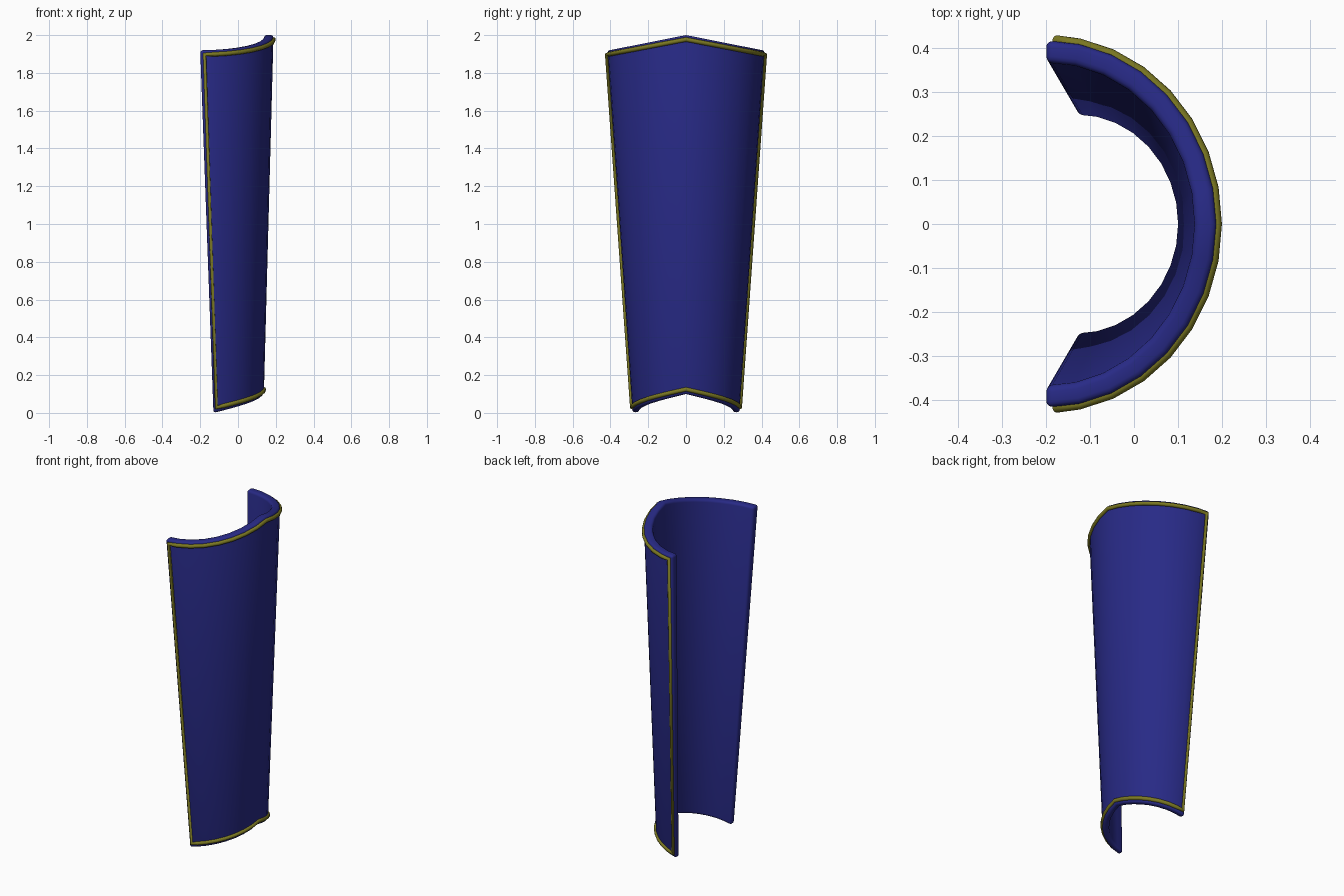
import bpy, bmesh, math

if "Cube" in bpy.data.objects:
    bpy.data.objects.remove(bpy.data.objects["Cube"])

SEG = 16


def material(name, color):
    m = bpy.data.materials.new(name)
    m.diffuse_color = (*color, 1)
    m.use_nodes = True
    m.node_tree.nodes["Principled BSDF"].inputs["Base Color"].default_value = m.diffuse_color
    return m


blue = material("blue", (0.021, 0.023, 0.24))
gold = material("gold", (0.2, 0.19, 0.016))


def top_point(a, inset=0.0, drop=0.0):
    # peaked upper rim
    return (-0.2 + (0.388 - inset) * math.sin(a), (0.418 - inset) * math.cos(a),
            2.0 - 0.08 * abs(math.cos(a)) - drop)


def bottom_point(a, inset=0.0, lift=0.0):
    # arched lower rim
    t = 1 - abs(a - math.pi / 2) / (math.pi / 2)
    return (-0.13 + (0.267 - inset) * math.sin(a), (0.285 - inset) * math.cos(a),
            0.1 * t + lift)


# curved tapered shell
bm = bmesh.new()
rings = []
for i in range(SEG + 1):
    a = math.pi * i / SEG
    rings.append([bm.verts.new(p) for p in (
        bottom_point(a), top_point(a), top_point(a, 0.05), bottom_point(a, 0.037))])
for r, s in zip(rings, rings[1:]):
    for k in range(4):
        n = (k + 1) % 4
        bm.faces.new((r[k], r[n], s[n], s[k]))
bm.faces.new(rings[0])
bm.faces.new(rings[-1][::-1])
bmesh.ops.recalc_face_normals(bm, faces=bm.faces)
mesh = bpy.data.meshes.new("shell")
bm.to_mesh(mesh)
bm.free()
shell = bpy.data.objects.new("shell", mesh)
bpy.context.collection.objects.link(shell)
mesh.materials.append(blue)
bevel = shell.modifiers.new("rounded_edges", 'BEVEL')
bevel.width = 0.014
bevel.segments = 3
bevel.limit_method = 'ANGLE'
bevel.angle_limit = math.radians(50)
bpy.context.view_layer.objects.active = shell
shell.select_set(True)
bpy.ops.object.modifier_apply(modifier=bevel.name)
bpy.ops.object.shade_smooth_by_angle(angle=math.radians(35))

# piping around the outer face
m = 0.06
angles = [m] + [math.pi * i / SEG for i in range(1, SEG)] + [math.pi - m]
path = [top_point(a, 0, 0.023) for a in angles]
path += [bottom_point(a, 0, 0.025) for a in reversed(angles)]
curve = bpy.data.curves.new("trim", 'CURVE')
curve.dimensions = '3D'
curve.bevel_depth = 0.012
curve.bevel_resolution = 2
spline = curve.splines.new('POLY')
spline.points.add(len(path) - 1)
for pt, co in zip(spline.points, path):
    pt.co = (*co, 1)
spline.use_cyclic_u = True
curve.materials.append(gold)
trim = bpy.data.objects.new("trim", curve)
bpy.context.collection.objects.link(trim)
